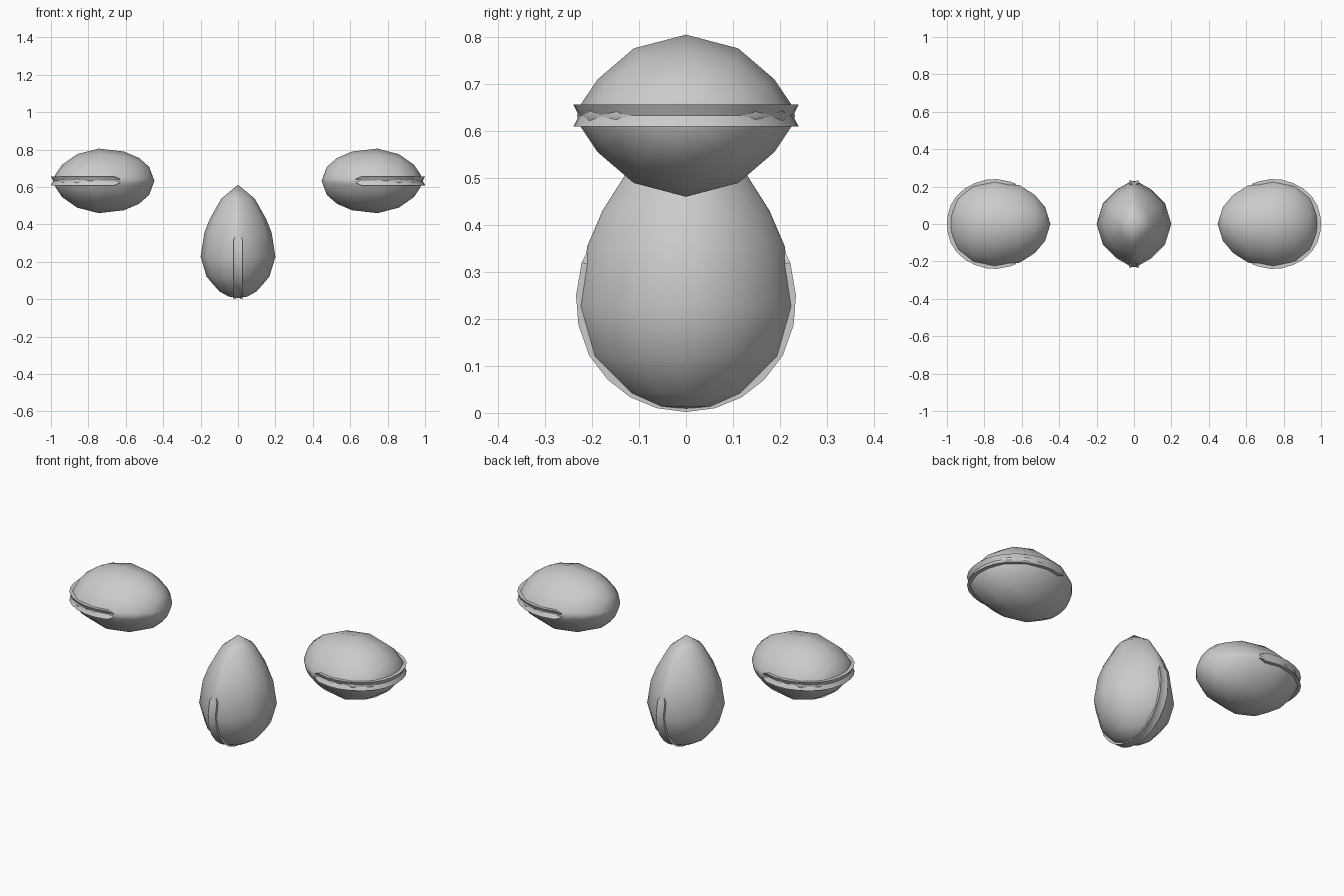
import bpy, bmesh, math
from mathutils import Vector

if "Cube" in bpy.data.objects:
    bpy.data.objects.remove(bpy.data.objects["Cube"])

# Quarter cross-section: (share of thickness, share of width)
QUARTER = [(1, 0), (.83, .48), (.45, .81), (.12, .975)]
SECTION = ([(a, b) for a, b in QUARTER] + [(0, 1)]
           + [(-a, b) for a, b in QUARTER[:0:-1]]
           + [(-a, -b) for a, b in QUARTER] + [(0, -1)]
           + [(a, -b) for a, b in QUARTER[:0:-1]])


def finish(name, bm, angle):
    bmesh.ops.recalc_face_normals(bm, faces=bm.faces)
    me = bpy.data.meshes.new(name)
    bm.to_mesh(me)
    bm.free()
    ob = bpy.data.objects.new(name, me)
    bpy.context.collection.objects.link(ob)
    bpy.ops.object.select_all(action='DESELECT')
    ob.select_set(True)
    bpy.context.view_layer.objects.active = ob
    bpy.ops.object.shade_smooth_by_angle(angle=math.radians(angle))
    return ob


def pod(name, start, rings, end, place):
    """Egg body lofted through rings of (axis position, half thickness, half width)."""
    bm = bmesh.new()
    loops = [[bm.verts.new(place(t, a * sa, b * sb)) for sa, sb in SECTION]
             for t, a, b in rings]
    n = len(SECTION)
    for l0, l1 in zip(loops, loops[1:]):
        for i in range(n):
            j = (i + 1) % n
            bm.faces.new((l0[i], l0[j], l1[j], l1[i]))
    for pole, loop in ((start, loops[0]), (end, loops[-1])):
        v = bm.verts.new(place(pole, 0, 0))
        for i in range(n):
            bm.faces.new((v, loop[i], loop[(i + 1) % n]))
    return finish(name, bm, 50)


def seam(name, half, h, groove, place):
    """Grooved lip swept around the fat end; half is a path of (axis, width)."""
    pts = [Vector(p) for p in half] + [Vector((t, -y)) for t, y in half[-2::-1]]
    centre = Vector((half[1][0], 0))
    bm = bmesh.new()
    loops = []
    last = len(pts) - 1
    for i, p in enumerate(pts):
        d = (pts[min(i + 1, last)] - pts[max(i - 1, 0)]).normalized()
        inward = Vector((-d.y, d.x))
        if inward.dot(centre - p) < 0:
            inward = -inward
        hh = h * .45 if i in (0, last) else h
        prof = [(0, hh), (groove, 0), (0, -hh), (.045, -hh), (.045, hh)]
        loop = []
        for depth, w in prof:
            q = p + inward * depth
            loop.append(bm.verts.new(place(q.x, w, q.y)))
        loops.append(loop)
    for l0, l1 in zip(loops, loops[1:]):
        for i in range(5):
            j = (i + 1) % 5
            bm.faces.new((l0[i], l0[j], l1[j], l1[i]))
    bm.faces.new(loops[0])
    bm.faces.new(loops[-1])
    return finish(name, bm, 30)


# Upright centre pod
def upright(t, w, y):
    return (w, y, t)


pod("centre_pod", .612,
    [(.537, .09, .11), (.43, .15, .178), (.355, .18, .21), (.227, .2, .229),
     (.12, .168, .2), (.042, .1, .125), (.014, .05, .065)], .006, upright)
seam("centre_seam",
     [(.34, .212), (.32, .222), (.25, .234), (.187, .229), (.122, .206),
      (.07, .166), (.033, .118), (.01, .062), (.002, 0)], .023, .006, upright)

# Side pods lying down, fat ends outward
for side, s in (("left", -1), ("right", 1)):
    def lying(t, w, y, s=s):
        return (s * t, y, .6325 + w)

    pod(side + "_pod", .447,
        [(.475, .075, .09), (.53, .123, .155), (.61, .157, .206),
         (.745, .1725, .232), (.86, .143, .21), (.94, .087, .15),
         (.975, .035, .075)], .985, lying)
    seam(side + "_seam",
         [(.63, .214), (.66, .226), (.73, .24), (.79, .237), (.85, .219),
          (.905, .19), (.95, .148), (.98, .1), (.995, .05), (1.0, 0)],
         .0235, .012, lying)
